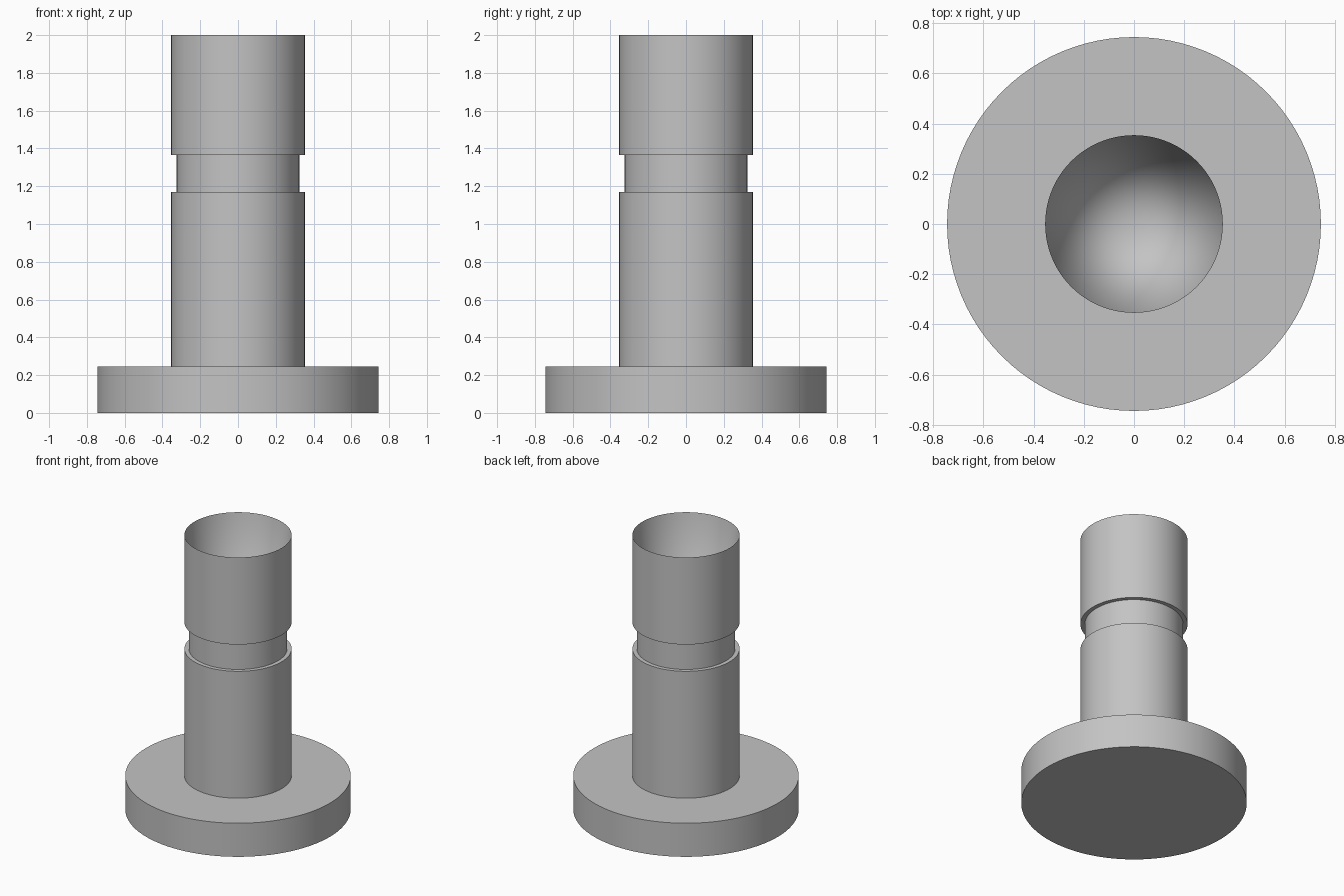
import bpy
import bmesh
import math

cube = bpy.data.objects.get("Cube")
if cube:
    bpy.data.objects.remove(cube, do_unlink=True)

SEGMENTS = 96

grey = bpy.data.materials.new("plain grey")
grey.use_nodes = True
colour = (0.55, 0.55, 0.55, 1)
grey.diffuse_color = colour
grey.node_tree.nodes["Principled BSDF"].inputs["Base Color"].default_value = colour

# Half profile: flange, shaft, groove, head, then a deep tapered bore
profile = [
    (0, 0), (0.745, 0), (0.745, 0.245), (0.354, 0.245),
    (0.354, 1.17), (0.325, 1.17), (0.325, 1.365), (0.354, 1.365),
    (0.354, 2), (0, 0),
]


def lathe(name, points):
    """Spin a half profile around the z axis into a smooth solid."""
    bm = bmesh.new()
    verts = [bm.verts.new((r, 0, z)) for r, z in points]
    edges = [bm.edges.new(pair) for pair in zip(verts, verts[1:])]
    bmesh.ops.spin(bm, geom=verts + edges, cent=(0, 0, 0), axis=(0, 0, 1),
                   angle=math.tau, steps=SEGMENTS)
    bmesh.ops.remove_doubles(bm, verts=bm.verts, dist=0.0001)
    bmesh.ops.recalc_face_normals(bm, faces=bm.faces)
    # Make sure the underside faces down
    if bm.calc_volume(signed=True) < 0:
        bmesh.ops.reverse_faces(bm, faces=bm.faces)
    mesh = bpy.data.meshes.new(name)
    bm.to_mesh(mesh)
    bm.free()
    mesh.materials.append(grey)
    obj = bpy.data.objects.new(name, mesh)
    bpy.context.collection.objects.link(obj)
    return obj


stud = lathe("flanged_stud", profile)
bpy.ops.object.select_all(action="DESELECT")
stud.select_set(True)
bpy.context.view_layer.objects.active = stud
bpy.ops.object.shade_smooth_by_angle(angle=math.radians(30))
